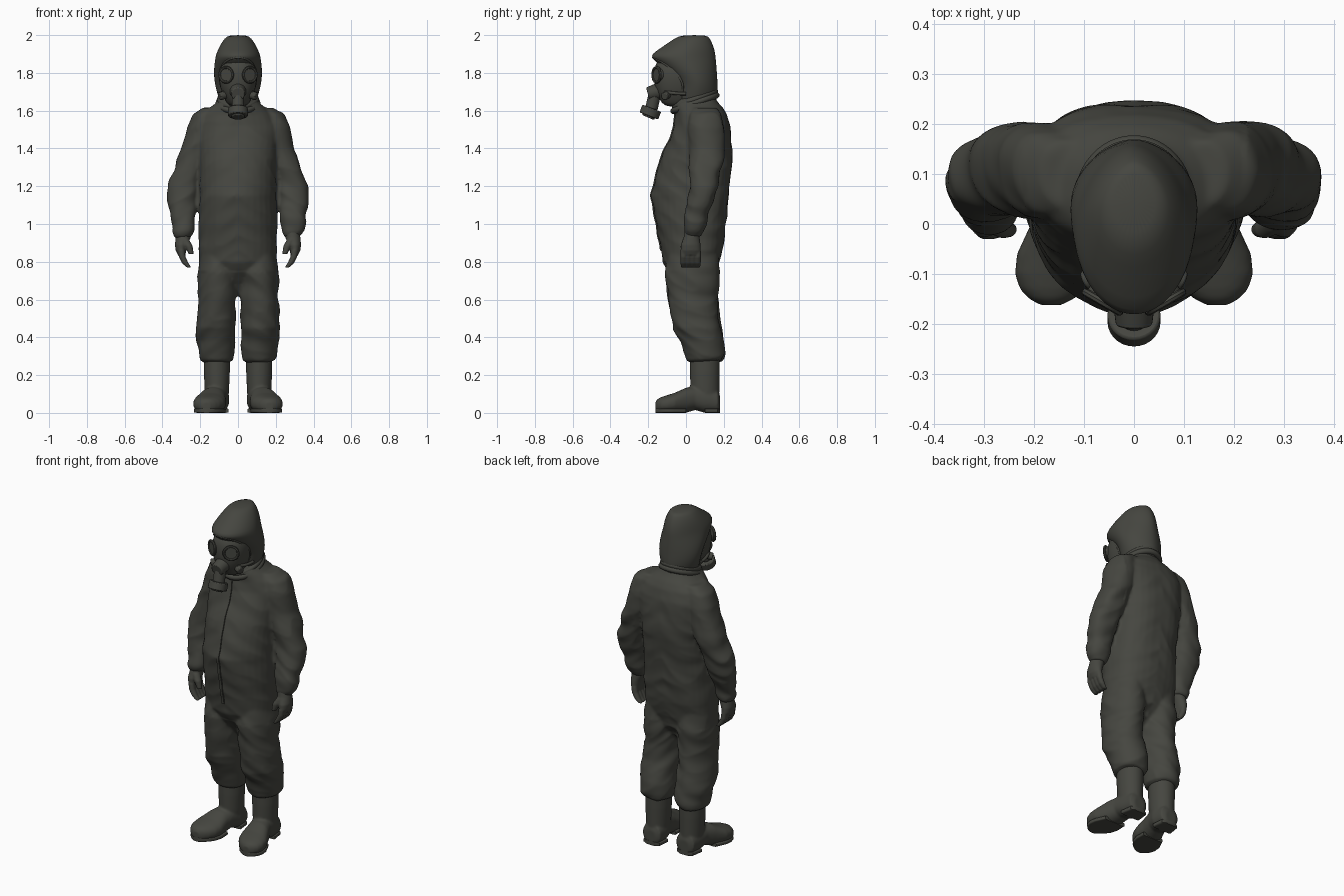
import bpy, bmesh, math
from mathutils import Vector, noise
from mathutils.bvhtree import BVHTree

cube = bpy.data.objects.get("Cube")
if cube:
    bpy.data.objects.remove(cube)

COLOUR = (0.06, 0.061, 0.051, 1)
fabric = bpy.data.materials.new("dark olive grey")
fabric.use_nodes = True
fabric.diffuse_color = COLOUR
shader = fabric.node_tree.nodes["Principled BSDF"]
shader.inputs["Base Color"].default_value = COLOUR
shader.inputs["Roughness"].default_value = 0.8
SIDES = (1, -1)


def loft(bm, rings, side=1, along="z", power=2.0, back=None, segments=32):
    """Skin a closed tube through rings of (centre x, y, z, radius a, radius b).
    The powers square off the section; back is for its rear half."""
    loops = []
    for x, y, z, a, b in rings:
        loop = []
        for i in range(segments):
            t = math.tau * i / segments
            c, s = math.cos(t), math.sin(t)
            k = 2 / (back if back and s > 0 else power)
            u = a * math.copysign(abs(c) ** k, c)
            v = b * math.copysign(abs(s) ** k, s)
            p = (x + u, y + v, z) if along == "z" else (x + u, y, z + v)
            loop.append(bm.verts.new((p[0] * side, p[1], p[2])))
        loops.append(loop)
    for low, high in zip(loops, loops[1:]):
        for i in range(segments):
            j = (i + 1) % segments
            bm.faces.new((low[i], low[j], high[j], high[i]))
    bm.faces.new(loops[0])
    bm.faces.new(loops[-1])


def finish(obj, angle=40):
    obj.data.materials.clear()
    obj.data.materials.append(fabric)
    obj.data.shade_smooth()
    obj.data.set_sharp_from_angle(angle=math.radians(angle))
    return obj


def make(name, bm, angle=40):
    bmesh.ops.recalc_face_normals(bm, faces=bm.faces[:])
    mesh = bpy.data.meshes.new(name)
    bm.to_mesh(mesh)
    bm.free()
    obj = bpy.data.objects.new(name, mesh)
    bpy.context.collection.objects.link(obj)
    return finish(obj, angle)


def bake(obj):
    """Apply the modifiers of an object."""
    bpy.context.view_layer.update()
    graph = bpy.context.evaluated_depsgraph_get()
    mesh = bpy.data.meshes.new_from_object(obj.evaluated_get(graph))
    obj.modifiers.clear()
    obj.data = mesh
    return finish(obj, 70)


def fuse(obj, voxel, rounds):
    """Merge overlapping volumes into one soft skin."""
    remesh = obj.modifiers.new("merge", "REMESH")
    remesh.mode = "VOXEL"
    remesh.voxel_size = voxel
    obj.modifiers.new("relax", "SMOOTH").iterations = rounds
    return bake(obj)


def rounded(obj):
    obj.modifiers.new("round", "SUBSURF").levels = 1
    return bake(obj)


def surface(obj):
    return BVHTree.FromPolygons([v.co for v in obj.data.vertices],
                                [p.vertices for p in obj.data.polygons])


def cylinder(name, start, end, radius, tip=None):
    start, end = Vector(start), Vector(end)
    axis = end - start
    bpy.ops.mesh.primitive_cone_add(vertices=28, radius1=radius, radius2=tip or radius,
                                    depth=axis.length, location=(start + end) / 2,
                                    rotation=axis.to_track_quat("Z", "Y").to_euler())
    obj = bpy.context.object
    obj.name = name
    edge = obj.modifiers.new("soft edge", "BEVEL")
    edge.width = 0.005
    edge.segments = 2
    finish(obj)


def tube(name, points, radius, cyclic=False):
    curve = bpy.data.curves.new(name, "CURVE")
    curve.dimensions = "3D"
    curve.bevel_depth = radius
    curve.bevel_resolution = 2
    curve.use_fill_caps = True
    spline = curve.splines.new("NURBS")
    spline.points.add(len(points) - 1)
    for point, co in zip(spline.points, points):
        point.co = (*co, 1)
    spline.order_u = 3
    spline.use_endpoint_u = not cyclic
    spline.use_cyclic_u = cyclic
    curve.materials.append(fabric)
    bpy.context.collection.objects.link(bpy.data.objects.new(name, curve))


# Coverall: torso, sleeves and trouser legs merged into one garment
suit = bmesh.new()
loft(suit, [(0, y, z, a, b) for z, y, a, b in (
    (.62, .04, .04, .03), (.7, .04, .15, .1), (.8, .028, .203, .152), (.9, .032, .209, .17),
    (1, .025, .207, .185), (1.15, .022, .202, .205), (1.3, .047, .204, .195),
    (1.42, .07, .213, .173), (1.52, .085, .212, .148), (1.58, .08, .19, .135),
    (1.615, .065, .148, .128), (1.64, .05, .112, .12), (1.67, .05, .09, .1))], power=2.05, back=2.5)
SLEEVE = [(.13, .1, 1.615, .055, .065), (.175, .102, 1.58, .066, .083), (.19, .104, 1.51, .084, .095),
          (.218, .11, 1.4, .081, .096), (.253, .107, 1.3, .081, .09), (.287, .092, 1.2, .085, .077),
          (.292, .075, 1.12, .08, .069), (.294, .05, 1.03, .067, .064),
          (.292, .037, .96, .058, .055), (.29, .035, .93, .042, .042)]
TROUSER = [(.105, .038, .85, .096, .132), (.108, .035, .75, .105, .146), (.11, .038, .6, .101, .13),
           (.115, .05, .5, .101, .127), (.119, .06, .45, .105, .129), (.115, .085, .38, .098, .117),
           (.114, .1, .31, .096, .102), (.114, .1, .28, .089, .093), (.114, .1, .265, .06, .06)]
for side in SIDES:
    loft(suit, SLEEVE, side, power=2.1, back=2.3)
    loft(suit, TROUSER, side)
suit = fuse(make("coverall", suit), 0.009, 4)

# Cloth folds, slanting inward and strongest on the limbs
normals = [v.normal.copy() for v in suit.data.vertices]
for v, normal in zip(suit.data.vertices, normals):
    x, y, z = v.co
    limb = 1 if z < .75 or abs(x) > .22 else .6
    slant = z + .6 * abs(x) + .3 * y
    fold = noise.noise(Vector((x * 6, y * 6, slant * 13)))
    crease = .25 - abs(noise.noise(Vector((x * 5 + 7, y * 5, slant * 9))))
    v.co += normal * limb * (.009 * fold + .015 * crease)

# Front placket, laid on the coverall
skin = surface(suit)
strip = bmesh.new()
rows = []
for i in range(42):
    row = []
    for x, lift in ((-.014, -.003), (-.013, .006), (.003, .006), (.004, -.003)):
        hit = skin.ray_cast(Vector((x, -1, .86 + .018 * i)), Vector((0, 1, 0)))[0]
        row.append(strip.verts.new(hit - Vector((0, lift, 0))))
    rows.append(row)
for low, high in zip(rows, rows[1:]):
    for i in range(3):
        strip.faces.new((low[i], low[i + 1], high[i + 1], high[i]))
make("front_placket", strip, 30)

# Collar rolls, higher at the nape
for name, z, wide, deep in (("lower_collar", 1.64, .104, .116), ("upper_collar", 1.662, .096, .108)):
    ring = [(wide * math.cos(t), .047 + deep * math.sin(t), z + .042 * math.sin(t))
            for t in (math.tau * i / 16 for i in range(16))]
    tube(name, ring, .017, cyclic=True)

# Hood, peaked over the brow and narrowing to the back
hood = bmesh.new()
loft(hood, [(0, y, z, a, b) for z, y, a, b in (
    (1.62, .05, .088, .1), (1.66, .054, .1, .107), (1.7, .059, .113, .112), (1.75, .06, .125, .107),
    (1.81, .03, .129, .134), (1.855, .002, .124, .158), (1.88, -.012, .12, .17),
    (1.9, -.014, .116, .17), (1.945, .016, .097, .13), (1.985, .033, .07, .092),
    (2, .045, .048, .067))], back=1.75)
hood = rounded(make("hood", hood, 80))

# Respirator face piece
mask = bmesh.new()
loft(mask, [(0, y, z, a, b) for z, y, a, b in (
    (1.62, -.05, .04, .05), (1.64, -.05, .06, .08), (1.68, -.05, .08, .1), (1.72, -.05, .094, .116),
    (1.79, -.045, .104, .128), (1.85, -.045, .094, .118), (1.885, -.05, .06, .08))], power=2.3)
rounded(make("mask", mask, 80))

# Hem of the face opening, snapped to the hood
hood_skin = surface(hood)
half = [hood_skin.find_nearest(Vector(p))[0] for p in (
    (.045, -.158, 1.876), (.09, -.12, 1.84), (.115, -.06, 1.78),
    (.115, -.035, 1.73), (.1, -.05, 1.68), (.06, -.07, 1.645))]
brow = hood_skin.find_nearest(Vector((0, -.17, 1.885)))[0]
tube("hood_hem", [(-x, y, z) for x, y, z in reversed(half)] + [brow] + half, .006)

# Eyepieces, cheek valves and straps
for side, word in zip(SIDES, ("left", "right")):
    centre = Vector((.059 * side, -.149, 1.79))
    out = Vector((.5 * side, -.86, 0))
    cylinder(word + "_lens", centre - out * .04, centre + out * .01, .038)
    bpy.ops.mesh.primitive_torus_add(major_radius=.039, minor_radius=.008, major_segments=28,
                                     minor_segments=8, location=centre + out * .008,
                                     rotation=out.to_track_quat("Z", "Y").to_euler())
    bpy.context.object.name = word + "_lens_rim"
    finish(bpy.context.object)
    cylinder(word + "_cheek_valve", (.05 * side, -.09, 1.69), (.098 * side, -.115, 1.675), .021)
    tube(word + "_strap", [(.07 * side, -.11, 1.7), (.1 * side, -.07, 1.69), (.1 * side, 0, 1.69)], .009)

# Snout and filter canister, tipped down and forward
cylinder("snout", (0, -.1, 1.715), (0, -.202, 1.688), .05, .036)
cylinder("canister_neck", (0, -.165, 1.69), (0, -.183, 1.61), .033)
cylinder("canister", (0, -.181, 1.613), (0, -.197, 1.572), .053)
cylinder("canister_outlet", (0, -.19, 1.59), (0, -.201, 1.564), .035)

# Boots: shaft and foot merged, with separate sole and heel
FOOT = [(.111, .18, .05, .035, .04), (.111, .168, .06, .058, .06), (.113, .1, .07, .067, .07),
        (.121, .05, .078, .064, .063), (.135, 0, .067, .071, .066), (.148, -.06, .053, .086, .053),
        (.156, -.1, .047, .082, .047), (.162, -.13, .043, .066, .041), (.165, -.15, .04, .044, .034),
        (.166, -.162, .036, .02, .022)]
SHAFT = [(.112, y, z, a, b) for z, y, a, b in (
    (.05, .105, .06, .07), (.13, .1, .065, .077), (.22, .1, .069, .079), (.3, .1, .069, .079))]
for side, word in zip(SIDES, ("left", "right")):
    boot = bmesh.new()
    loft(boot, FOOT, side, "y", 2.3)
    loft(boot, SHAFT, side)
    fuse(make(word + "_boot", boot), .007, 3)
    for part, rings in (("heel", FOOT[:3]), ("sole", FOOT[4:])):
        tread = bmesh.new()
        loft(tread, [(x, y, .012, a - .004, .012) for x, y, z, a, b in rings], side, "y", 6)
        make(f"{word}_{part}", tread)

# Gloves: palm, four curled fingers and a thumb
for side, word in zip(SIDES, ("left", "right")):
    glove = bmesh.new()
    loft(glove, [(.287, .033, .97, .038, .037), (.29, .03, .93, .04, .042), (.3, .025, .89, .034, .052),
                 (.302, .025, .86, .028, .053), (.298, .025, .835, .02, .046)], side)
    for i in range(4):
        y = -.013 + .025 * i
        loft(glove, [(x, y, z, r, r) for x, z, r in (
            (.3, .86, .017), (.295, .825, .018), (.279, .792, .017), (.259, .77, .013))], side)
    loft(glove, [(x, y, z, r, r) for x, y, z, r in (
        (.282, .005, .92, .022), (.262, -.008, .885, .021), (.247, -.012, .84, .014))], side)
    fuse(make(word + "_glove", glove), .005, 3)
